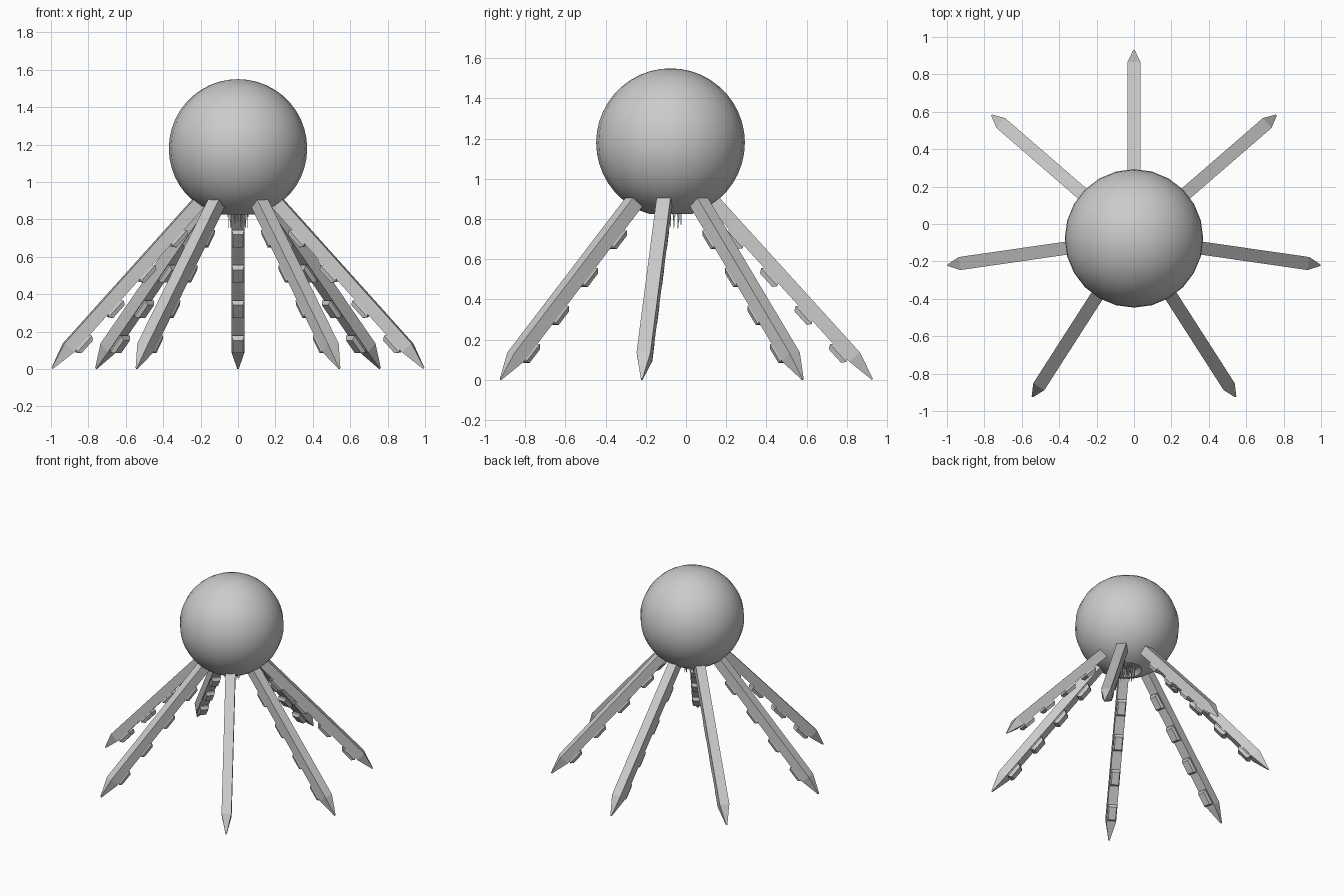
import bpy, bmesh, math, random
from mathutils import Vector

if "Cube" in bpy.data.objects:
    bpy.data.objects.remove(bpy.data.objects["Cube"])

random.seed(4)
CY = -0.077                      # body axis
D = Vector((0.672, 0, -0.740))   # down along a leg
N = Vector((-0.740, 0, -0.672))  # inward from the outer face
BEND = Vector((0.942, 0, 0.137))  # outer face where the tip begins
THICK = 0.07


def make_object(name, bm, loc=(0, CY, 0), rot=0.0):
    bmesh.ops.recalc_face_normals(bm, faces=bm.faces)
    mesh = bpy.data.meshes.new(name)
    bm.to_mesh(mesh)
    bm.free()
    ob = bpy.data.objects.new(name, mesh)
    ob.location = loc
    ob.rotation_euler.z = rot
    bpy.context.collection.objects.link(ob)
    return ob


def loft(bm, rings):
    vs = [[bm.verts.new(p) for p in ring] for ring in rings]
    n = len(vs[0])
    for a, b in zip(vs, vs[1:]):
        for i in range(n):
            j = (i + 1) % n
            bm.faces.new((a[i], a[j], b[j], b[i]))
    bm.faces.new(vs[0])
    bm.faces.new(vs[-1])


def rect(c, u, v):
    return [c - u - v, c + u - v, c + u + v, c - u + v]


Y = Vector((0, 1, 0))

# Round body with a cut-off underside and a shallow mouth recess
bm = bmesh.new()
bmesh.ops.create_uvsphere(bm, u_segments=24, v_segments=22, radius=0.37)
low = [v for v in bm.verts if v.co.z < -0.36]
bmesh.ops.delete(bm, geom=low, context='VERTS')
rim = [e for e in bm.edges if e.is_boundary]
cap = bmesh.ops.contextual_create(bm, geom=rim)['faces']
bmesh.ops.inset_region(bm, faces=cap, thickness=0.025)
for v in cap[0].verts:
    v.co.z += 0.03
body = make_object("body", bm, (0, CY, 1.18))
bpy.context.view_layer.objects.active = body
body.select_set(True)
bpy.ops.object.shade_smooth_by_angle(angle=math.radians(35))

# Seven pointed legs with four grip pads each on the inner side
for k in range(-3, 4):
    ang = math.radians(90 + 49.1 * k)
    bm = bmesh.new()
    mid = BEND + N * THICK / 2
    loft(bm, [rect(mid - D * 1.06, Y * 0.035, N * THICK / 2),
              rect(mid, Y * 0.035, N * THICK / 2),
              rect(Vector((1.004, 0, 0.003)), Y * 0.004, N * 0.004)])
    make_object("leg_%d" % (k + 4), bm, rot=ang)

    bm = bmesh.new()
    for i in range(4):
        c = BEND + N * THICK - D * (0.07 + 0.255 * i)
        loft(bm, [rect(c - N * 0.005, Y * 0.028, D * 0.045),
                  rect(c + N * 0.012, Y * 0.034, D * 0.060),
                  rect(c + N * 0.034, Y * 0.026, D * 0.046)])
    make_object("leg_pads_%d" % (k + 4), bm, rot=ang)

# Ring of thin teeth hanging from the mouth
bm = bmesh.new()
for i in range(24):
    a = math.tau * i / 24
    r = 0.054 if i % 2 else 0.042
    p = Vector((r * math.cos(a), r * math.sin(a), 0))
    top, tip = p + Vector((0, 0, 0.86)), p + Vector((0, 0, random.uniform(0.75, 0.785)))
    x = Vector((1, 0, 0))
    loft(bm, [rect(top, x * 0.004, Y * 0.004), rect(tip, x * 0.001, Y * 0.001)])
make_object("mouth_teeth", bm)
